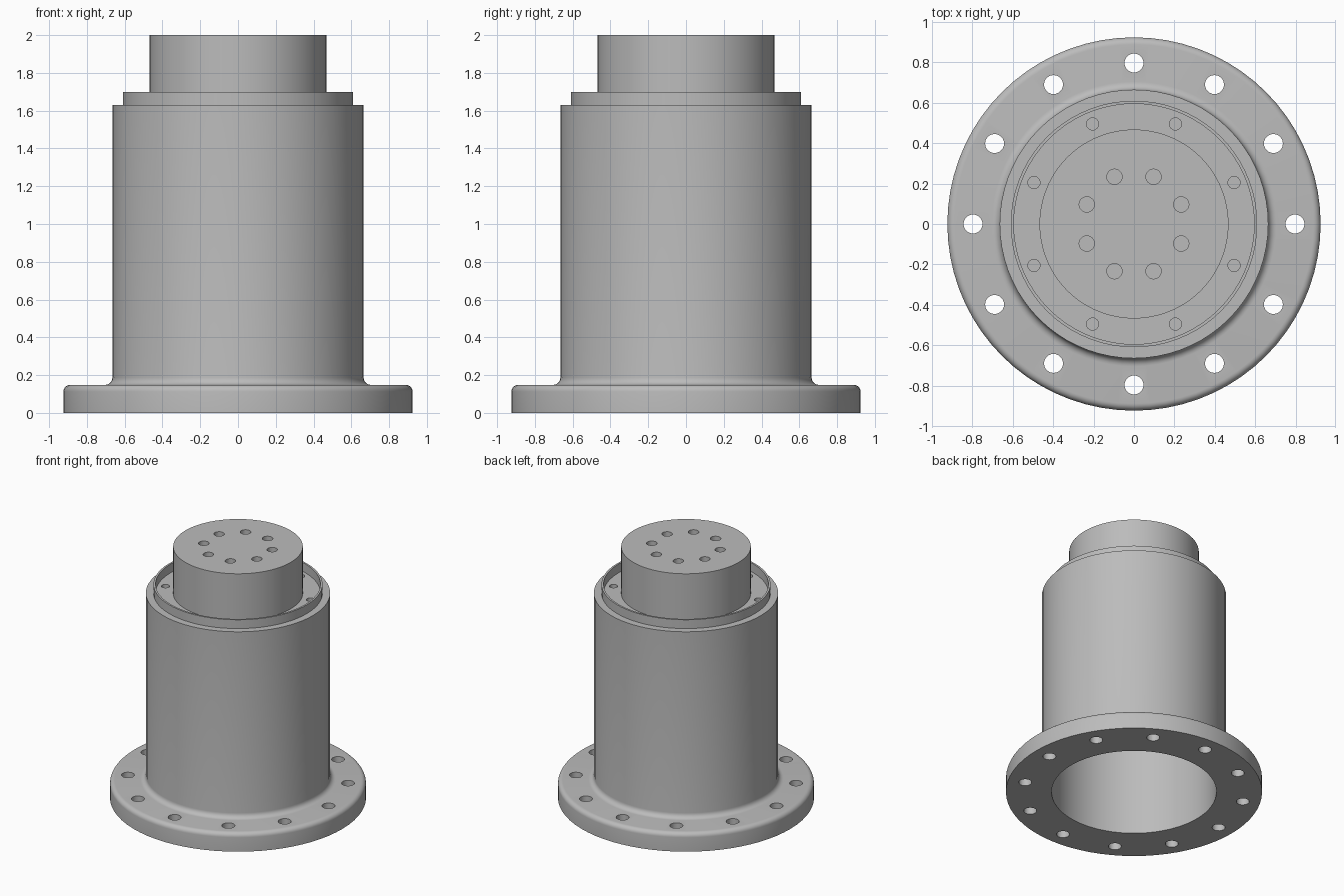
import bpy, bmesh
from math import cos, sin, pi, radians

cube = bpy.data.objects.get("Cube")
if cube:
    bpy.data.objects.remove(cube, do_unlink=True)

SEGMENTS = 72

metal = bpy.data.materials.new("plain grey metal")
metal.use_nodes = True
GREY = (0.5, 0.5, 0.5, 1)
metal.diffuse_color = GREY
metal.node_tree.nodes["Principled BSDF"].inputs["Base Color"].default_value = GREY


def new_object(name, bm):
    bmesh.ops.recalc_face_normals(bm, faces=bm.faces)
    mesh = bpy.data.meshes.new(name)
    bm.to_mesh(mesh)
    bm.free()
    mesh.materials.append(metal)
    obj = bpy.data.objects.new(name, mesh)
    bpy.context.collection.objects.link(obj)
    return obj


def arc(cx, cz, r, start, end, steps=6):
    """Profile points along a circular fillet."""
    angles = [radians(start + (end - start) * i / steps) for i in range(steps + 1)]
    return [(cx + r * cos(a), cz + r * sin(a)) for a in angles]


def lathe(name, profile, closed):
    """Revolve a radius/height profile about z; open ends on the axis are shared."""
    bm = bmesh.new()
    rings = []
    for r, z in profile:
        if r == 0:
            rings.append([bm.verts.new((0, 0, z))] * SEGMENTS)
        else:
            rings.append([bm.verts.new((r * cos(2 * pi * i / SEGMENTS), r * sin(2 * pi * i / SEGMENTS), z))
                          for i in range(SEGMENTS)])
    pairs = list(zip(rings, rings[1:]))
    if closed:
        pairs.append((rings[-1], rings[0]))
    for a, b in pairs:
        for i in range(SEGMENTS):
            j = (i + 1) % SEGMENTS
            corners = list(dict.fromkeys((a[i], a[j], b[j], b[i])))
            bm.faces.new(corners)
    bmesh.ops.dissolve_limit(bm, angle_limit=0.001, verts=[], edges=[
        e for e in bm.edges if any(v.co.xy.length < 1e-6 for v in e.verts)])
    return new_object(name, bm)


def drill(obj, patterns):
    """Cut rings of round holes: count, first angle, circle radius, hole radius, z range."""
    bm = bmesh.new()
    for count, first, circle, radius, low, high in patterns:
        for k in range(count):
            a = radians(first) + 2 * pi * k / count
            made = bmesh.ops.create_cone(bm, cap_ends=True, segments=24, radius1=radius,
                                         radius2=radius, depth=high - low)
            bmesh.ops.translate(bm, verts=made["verts"],
                                vec=(circle * cos(a), circle * sin(a), (low + high) / 2))
    cutter = new_object("hole_cutter", bm)
    cutter.hide_render = True
    mod = obj.modifiers.new("holes", "BOOLEAN")
    mod.operation, mod.solver, mod.object = "DIFFERENCE", "EXACT", cutter
    bpy.context.view_layer.objects.active = obj
    bpy.ops.object.modifier_apply(modifier=mod.name)
    bpy.data.objects.remove(cutter, do_unlink=True)


def smooth(obj):
    bpy.ops.object.select_all(action="DESELECT")
    obj.select_set(True)
    bpy.context.view_layer.objects.active = obj
    bpy.ops.object.shade_smooth_by_angle(angle=radians(30))


# Hollow housing: flange, filleted barrel, shoulder and thin top lip
housing_profile = [(0.595, 0), (0.924, 0)]
housing_profile += arc(0.889, 0.113, 0.035, 0, 90)
housing_profile += arc(0.705, 0.188, 0.04, 270, 180)
housing_profile += [(0.665, 1.63), (0.61, 1.63), (0.61, 1.7), (0.595, 1.7)]
housing = lathe("flanged_housing", housing_profile, closed=True)
drill(housing, [(12, 0, 0.797, 0.047, -0.1, 0.3)])
smooth(housing)

# Inner plate carrying the solid top boss, both with blind bolt holes
core = lathe("top_plate_and_boss", [(0, 1.4), (0.6, 1.4), (0.6, 1.63), (0.468, 1.63),
                                    (0.468, 2), (0, 2)], closed=False)
drill(core, [(8, 22.5, 0.253, 0.038, 1.8, 2.1), (8, 22.5, 0.536, 0.03, 1.5, 1.7)])
smooth(core)
